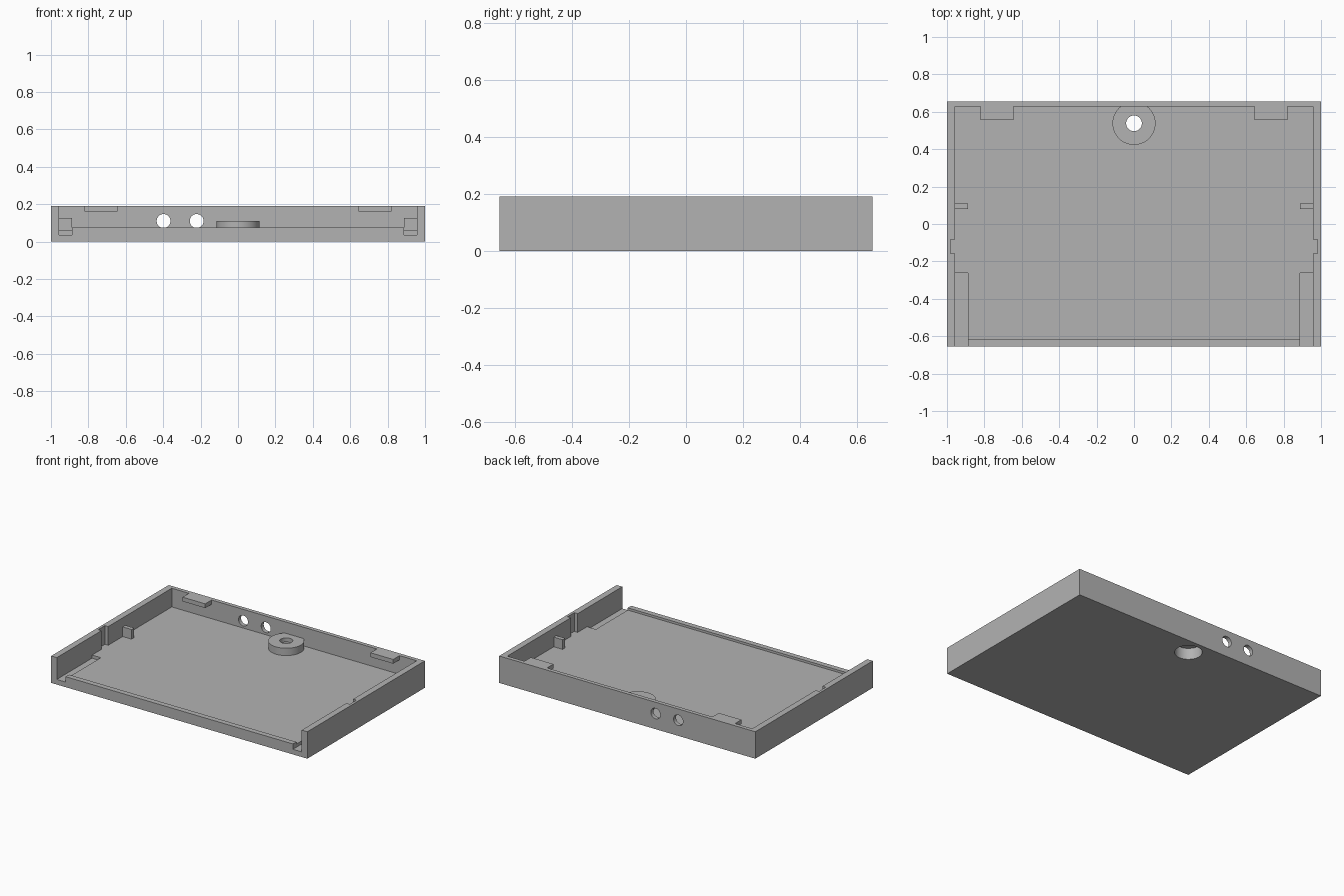
import bpy, bmesh, math
from mathutils import Matrix, Vector

cube = bpy.data.objects.get("Cube")
if cube:
    bpy.data.objects.remove(cube, do_unlink=True)

grey = bpy.data.materials.new("plain grey")
grey.use_nodes = True
grey.diffuse_color = (0.45, 0.45, 0.45, 1)
grey.node_tree.nodes["Principled BSDF"].inputs["Base Color"].default_value = grey.diffuse_color


def add(name, bm):
    mesh = bpy.data.meshes.new(name)
    bm.to_mesh(mesh)
    bm.free()
    mesh.materials.append(grey)
    obj = bpy.data.objects.new(name, mesh)
    bpy.context.collection.objects.link(obj)
    return obj


def box(name, x, y, z):
    bm = bmesh.new()
    size = [b - a for a, b in (x, y, z)]
    mid = Vector([(a + b) / 2 for a, b in (x, y, z)])
    bmesh.ops.create_cube(bm, size=1, matrix=Matrix.Translation(mid) @ Matrix.Diagonal(size + [1]))
    return add(name, bm)


def cylinder(name, radius, centre, height, turn=0):
    bm = bmesh.new()
    place = Matrix.Translation(centre) @ Matrix.Rotation(turn, 4, "X")
    bmesh.ops.create_cone(bm, cap_ends=True, segments=64, radius1=radius, radius2=radius,
                          depth=height, matrix=place)
    return add(name, bm)


def select(obj):
    bpy.ops.object.select_all(action="DESELECT")
    obj.select_set(True)
    bpy.context.view_layer.objects.active = obj


def cut(obj, cutter):
    select(obj)
    mod = obj.modifiers.new("cut", "BOOLEAN")
    mod.operation, mod.solver, mod.object = "DIFFERENCE", "EXACT", cutter
    bpy.ops.object.modifier_apply(modifier=mod.name)
    bpy.data.objects.remove(cutter, do_unlink=True)


def sided(side, a, b):
    return tuple(sorted((side * a, side * b)))


# Main dimensions
depth, height = 0.655, 0.19
inner, back = 0.956, 0.627
floor, lip, channel = 0.058, 0.074, 0.036
rail = 0.887
boss_y, boss_top = 0.538, 0.11

# Tray with open front and low front lip
tray = box("tray", (-1, 1), (-depth, depth), (0, height))
cut(tray, box("cavity", (-inner, inner), (-0.617, back), (floor, 0.4)))
cut(tray, box("front_opening", (-inner, inner), (-0.8, -0.5), (lip, 0.4)))

for side, word in ((1, "left"), (-1, "right")):
    # Sunken front channel and upright wall groove
    cut(tray, box("channel", sided(side, rail, inner), (-0.8, -0.262), (channel, 0.3)))
    cut(tray, box("groove", sided(side, 0.93, 0.982), (-0.157, -0.082), (floor, 0.4)))
    # Side stop on the floor and retaining tab on the back wall
    box(word + "_side_stop", sided(side, rail, inner), (0.08, 0.109), (floor, 0.126))
    box(word + "_back_tab", sided(side, 0.645, 0.822), (0.556, back), (0.16, height))

# Two cable holes in the back wall
for x in (-0.398, -0.221):
    cut(tray, cylinder("cable_hole", 0.037, (x, depth, 0.11), 0.3, math.pi / 2))

# Screw boss, flattened against the back wall, with a recess from below
boss = cylinder("screw_boss", 0.115, (0, boss_y, (floor + boss_top) / 2), boss_top - floor)
cut(boss, box("wall_space", (-0.3, 0.3), (back, 0.9), (-0.1, 0.4)))
cut(boss, cylinder("screw_hole", 0.042, (0, boss_y, 0.1), 0.4))
for part in (tray, boss):
    cut(part, cylinder("recess", 0.088, (0, boss_y, -0.02), 0.2))

for part in (tray, boss):
    select(part)
    bpy.ops.object.shade_smooth_by_angle(angle=math.radians(30))
